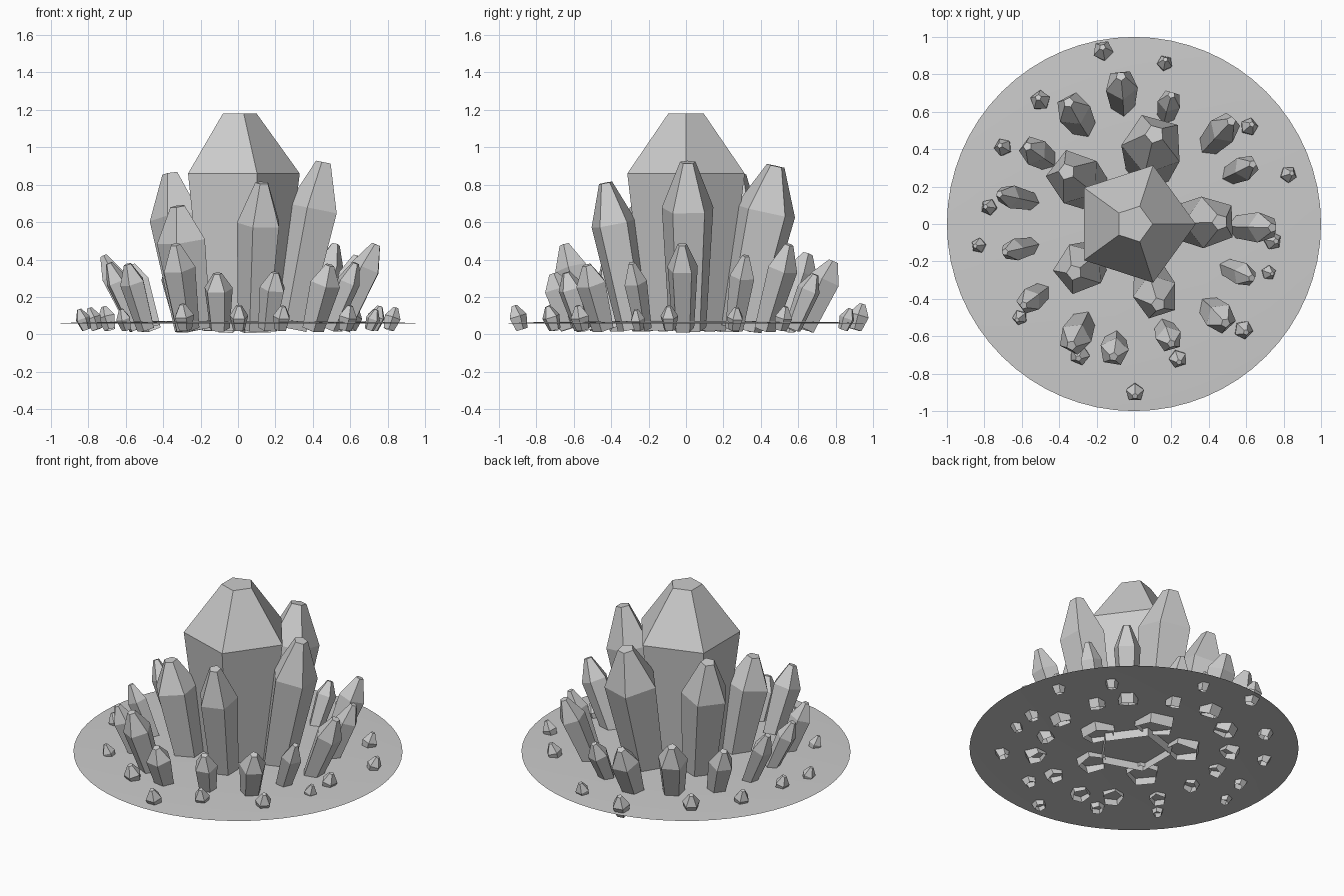
import bpy, bmesh, math
from mathutils import Vector, Matrix


def make_object(name, bm):
    mesh = bpy.data.meshes.new(name)
    bm.to_mesh(mesh)
    bm.free()
    obj = bpy.data.objects.new(name, mesh)
    bpy.context.collection.objects.link(obj)
    return obj


def loft(name, rings, sides, turn, matrix, cap=True):
    """Stack (radius, height) rings into an open-bottomed solid."""
    bm = bmesh.new()
    loops = []
    for r, h in rings:
        loops.append([bm.verts.new(matrix @ Vector((
            r * math.cos(turn + i * math.tau / sides),
            r * math.sin(turn + i * math.tau / sides), h))) for i in range(sides)])
    for a, b in zip(loops, loops[1:]):
        for i in range(sides):
            j = (i + 1) % sides
            bm.faces.new((a[i], a[j], b[j], b[i]))
    if cap:
        bm.faces.new(loops[-1])
    return make_object(name, bm)


def crystal(name, base, tip, radius, shoulder=0.72, foot=0.72, cap=0.3):
    """Five-sided crystal leaning from base to tip, flat side facing outwards."""
    base, tip = Vector(base), Vector(tip)
    axis = tip - base
    z = axis.normalized()
    out = Vector((base.x, base.y, 0)).normalized()
    y = z.cross(out).normalized()
    x = y.cross(z)
    m = Matrix((x, y, z)).transposed().to_4x4()
    m.translation = base
    n = axis.length
    return loft(name, [(radius * foot, 0), (radius, n * shoulder), (radius * cap, n)],
                5, math.pi, m)


# Shallow domed ground disc
disc = loft("ground_disc", [(1.0, 0.057), (0.85, 0.064), (0.5, 0.071), (0.05, 0.075)],
            64, 0, Matrix.Identity(4))
for p in disc.data.polygons:
    p.use_smooth = True

# Central crystal
loft("central_crystal", [(0.225, 0.02), (0.33, 0.86), (0.1, 1.18)], 5, 0,
     Matrix.Identity(4))

# Large crystals: base x, y, tip x, y, z, radius
large = [
    (0.28, 0.01, 0.46, 0.01, 0.92, 0.145),
    (0.08, 0.29, 0.11, 0.48, 0.90, 0.17),
    (-0.23, 0.18, -0.36, 0.28, 0.86, 0.15),
    (-0.23, -0.19, -0.32, -0.26, 0.685, 0.14),
    (0.09, -0.28, 0.13, -0.43, 0.81, 0.125),
]
# Medium crystals around them
medium = [
    (-0.06, 0.63, -0.07, 0.79, 0.39, 0.09),
    (-0.27, 0.52, -0.35, 0.65, 0.43, 0.095),
    (0.17, 0.57, 0.20, 0.69, 0.32, 0.065),
    (0.40, 0.42, 0.52, 0.55, 0.48, 0.085),
    (0.51, 0.26, 0.635, 0.32, 0.42, 0.07),
    (0.55, -0.015, 0.74, -0.02, 0.48, 0.085),
    (0.49, -0.23, 0.63, -0.29, 0.38, 0.065),
    (0.40, -0.44, 0.49, -0.53, 0.37, 0.085),
    (0.16, -0.55, 0.20, -0.64, 0.33, 0.073),
    (-0.10, -0.62, -0.11, -0.71, 0.325, 0.08),
    (-0.27, -0.52, -0.335, -0.65, 0.48, 0.09),
    (-0.49, -0.36, -0.59, -0.435, 0.375, 0.07),
    (-0.54, -0.115, -0.69, -0.15, 0.38, 0.062),
    (-0.54, 0.12, -0.72, 0.16, 0.42, 0.065),
    (-0.46, 0.34, -0.57, 0.415, 0.37, 0.08),
]
for label, table in (("large", large), ("medium", medium)):
    for i, (bx, by, tx, ty, tz, r) in enumerate(table):
        crystal(f"{label}_crystal_{i + 1}", (bx, by, 0.03), (tx, ty, tz), r)

# Small outer crystals: centre x, y, radius
small = [
    (-0.165, 0.925, 0.057), (0.165, 0.86, 0.043), (0.615, 0.52, 0.049),
    (0.825, 0.265, 0.046), (0.74, -0.09, 0.05), (0.72, -0.26, 0.04),
    (0.585, -0.565, 0.052), (0.235, -0.72, 0.05), (0.005, -0.90, 0.052),
    (-0.29, -0.70, 0.056), (-0.61, -0.50, 0.041), (-0.83, -0.115, 0.041),
    (-0.775, 0.09, 0.045), (-0.70, 0.41, 0.049), (-0.50, 0.66, 0.056),
]
for i, (x, y, r) in enumerate(small):
    d = Vector((x, y, 0)).normalized() * 0.02
    crystal(f"small_crystal_{i + 1}", (x - d.x, y - d.y, 0.025),
            (x + d.x, y + d.y, 0.06 + 1.8 * r), r, 0.55, 0.65, 0.3)
